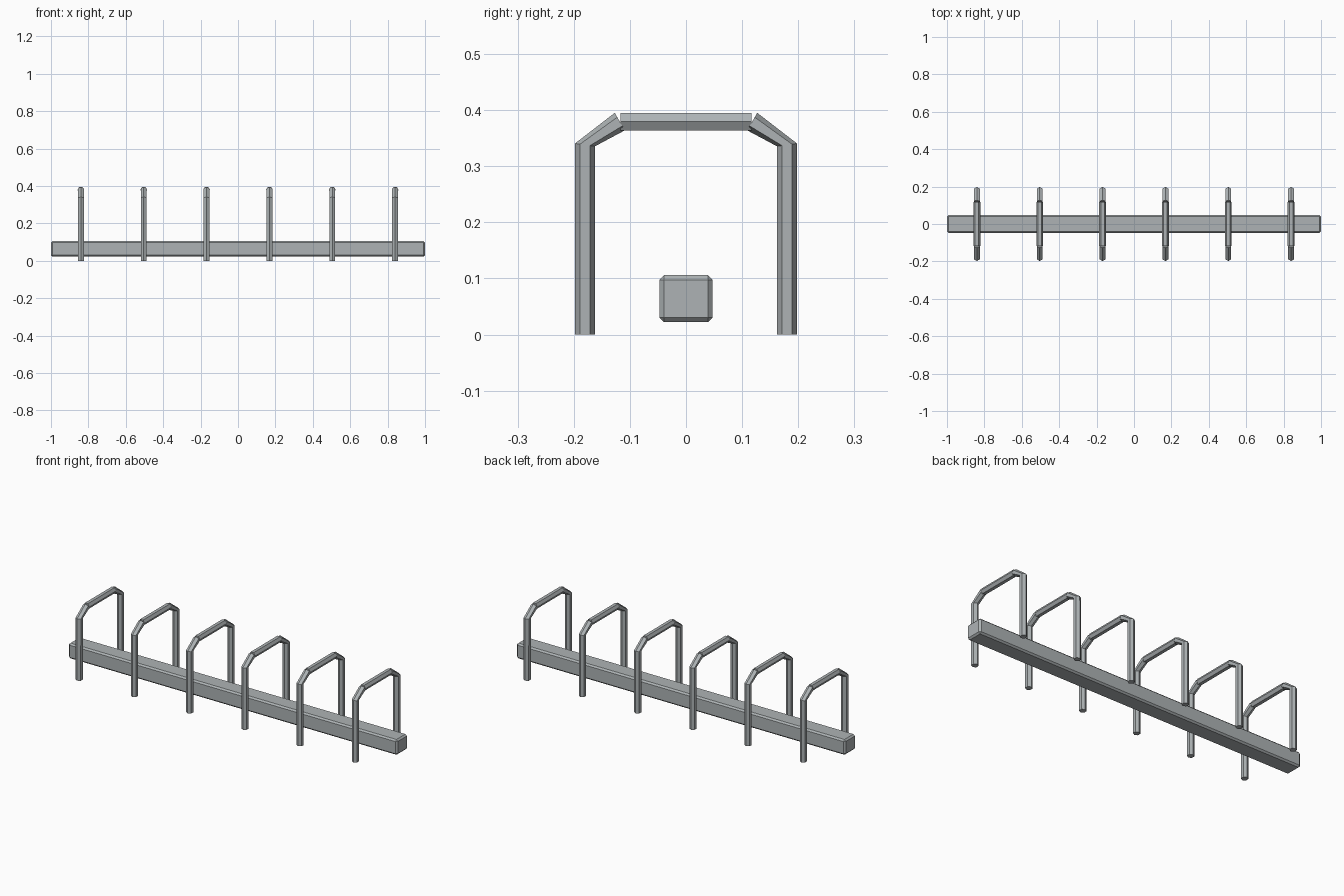
import bpy
import bmesh
from math import cos, sin, radians, pi
from mathutils import Vector

cube = bpy.data.objects.get("Cube")
if cube:
    bpy.data.objects.remove(cube, do_unlink=True)

steel = bpy.data.materials.new("galvanised_grey")
steel.use_nodes = True
grey = (0.42, 0.45, 0.46, 1)
steel.diffuse_color = grey
steel.node_tree.nodes["Principled BSDF"].inputs["Base Color"].default_value = grey

TUBE_RADIUS = 0.018
HOOP_SPACING = 0.336
HOOP_COUNT = 6


def add_object(name, bm):
    bmesh.ops.recalc_face_normals(bm, faces=bm.faces)
    mesh = bpy.data.meshes.new(name)
    bm.to_mesh(mesh)
    bm.free()
    mesh.materials.append(steel)
    obj = bpy.data.objects.new(name, mesh)
    bpy.context.collection.objects.link(obj)
    return obj


def add_tube(bm, stations, turn=0):
    """Capped six-sided tube through (y, z, tilt) rings; tilt 0 is level."""
    rings = []
    for y, z, tilt in stations:
        t = radians(tilt)
        across = Vector((0, cos(t), sin(t)))
        ring = []
        for i in range(6):
            a = i * pi / 3 + turn
            offset = across * cos(a) + Vector((sin(a), 0, 0))
            ring.append(bm.verts.new(Vector((0, y, z)) + offset * TUBE_RADIUS))
        rings.append(ring)
    for low, high in zip(rings, rings[1:]):
        for i in range(6):
            j = (i + 1) % 6
            bm.faces.new((low[i], low[j], high[j], high[i]))
    bm.faces.new(rings[0])
    bm.faces.new(rings[-1])


def add_hoop(name, x):
    bm = bmesh.new()
    # Legs with their slanted shoulders
    for side in (-1, 1):
        add_tube(bm, [(side * 0.18, 0, 0),
                      (side * 0.18, 0.338, side * 8),
                      (side * 0.118, 0.3795, side * 60)])
    # Level top tube, flat side up
    add_tube(bm, [(-0.117, 0.3795, 90), (0.117, 0.3795, 90)], turn=pi / 6)
    add_object(name, bm).location.x = x


for n in range(HOOP_COUNT):
    add_hoop(f"hoop_{n + 1}", (n - (HOOP_COUNT - 1) / 2) * HOOP_SPACING)

# Chamfered ground beam
bm = bmesh.new()
bmesh.ops.create_cube(bm, size=1)
bmesh.ops.scale(bm, vec=(2, 0.095, 0.084), verts=bm.verts)
bmesh.ops.bevel(bm, geom=bm.edges[:], offset=0.0085, segments=1,
                affect='EDGES')
add_object("base_beam", bm).location.z = 0.064
